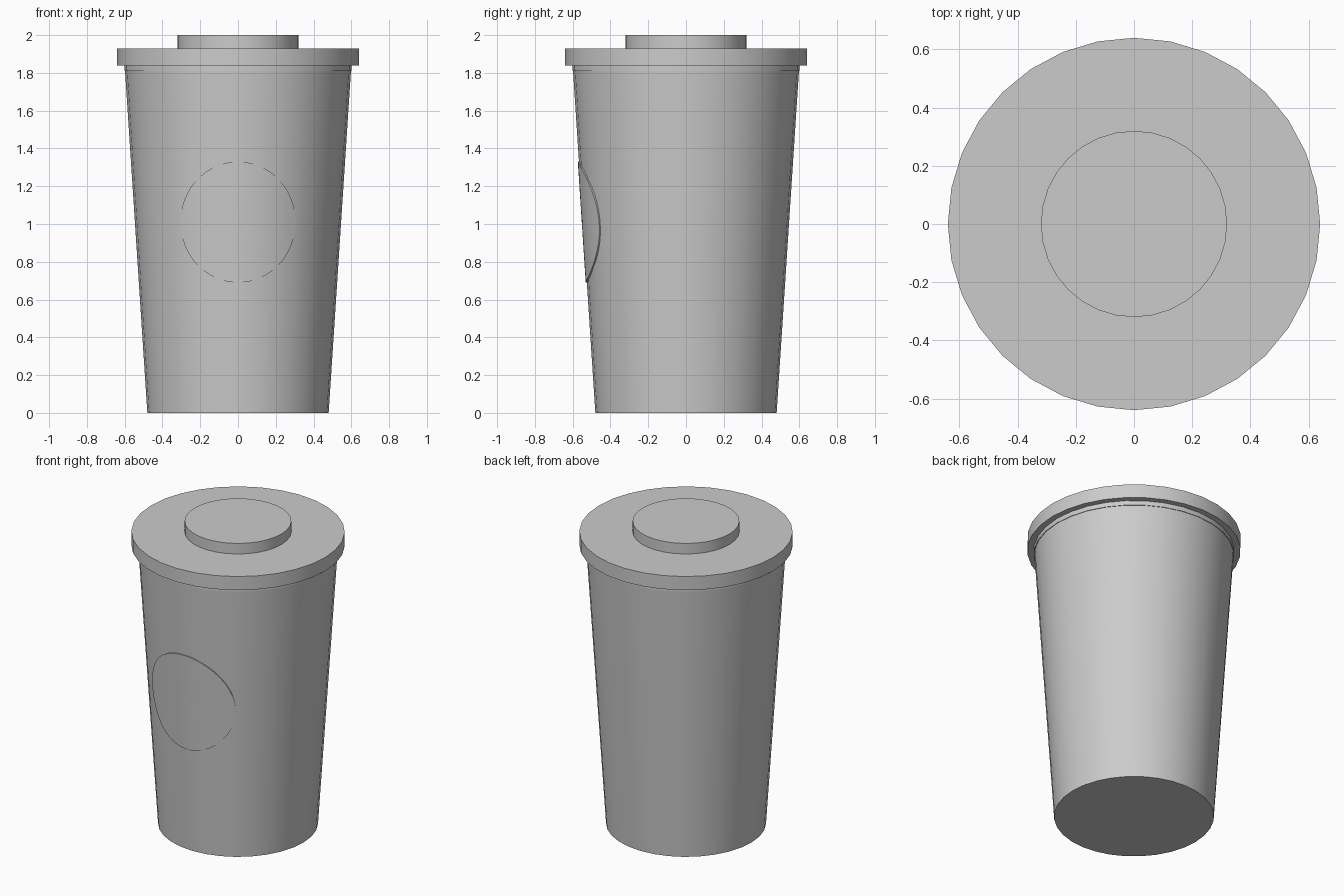
import bpy
import bmesh
import math

cube = bpy.data.objects.get("Cube")
if cube:
    bpy.data.objects.remove(cube, do_unlink=True)

SIDES = 32
BASE_R, RIM_R, RIM_Z = 0.48, 0.60, 1.84

grey = bpy.data.materials.new("light_grey")
grey.use_nodes = True
grey.diffuse_color = (0.6, 0.6, 0.6, 1)
grey.node_tree.nodes["Principled BSDF"].inputs["Base Color"].default_value = (0.6, 0.6, 0.6, 1)


def cup_radius(z):
    return BASE_R + (RIM_R - BASE_R) * z / RIM_Z


def finish(name, bm):
    """Turn a bmesh into a shaded, coloured object."""
    bmesh.ops.recalc_face_normals(bm, faces=bm.faces[:])
    mesh = bpy.data.meshes.new(name)
    bm.to_mesh(mesh)
    bm.free()
    mesh.materials.append(grey)
    obj = bpy.data.objects.new(name, mesh)
    bpy.context.collection.objects.link(obj)
    bpy.ops.object.select_all(action="DESELECT")
    obj.select_set(True)
    bpy.context.view_layer.objects.active = obj
    bpy.ops.object.shade_smooth_by_angle(angle=math.radians(35))
    return obj


def round_part(name, r_low, r_high, z_low, z_high):
    """Upright capped cylinder or cone between two heights."""
    bm = bmesh.new()
    bmesh.ops.create_cone(bm, cap_ends=True, segments=SIDES,
                          radius1=r_low, radius2=r_high, depth=z_high - z_low)
    bmesh.ops.translate(bm, verts=bm.verts, vec=(0, 0, (z_low + z_high) / 2))
    return finish(name, bm)


# Tapered body and the stacked lid
round_part("cup_body", BASE_R, RIM_R, 0, RIM_Z)
round_part("lid_collar", 0.602, 0.602, 1.81, RIM_Z)
round_part("lid_rim", 0.64, 0.64, RIM_Z, 1.93)
round_part("lid_raised_disc", 0.32, 0.32, 1.93, 2.0)


# Round badge wrapped onto the front of the body
def badge(rings=8, segments=64, half_w=0.305, half_h=0.32, mid_z=1.01, lift=0.006):
    bm = bmesh.new()

    def wrapped(x, z):
        r = cup_radius(z) + lift
        return bm.verts.new((x, -math.sqrt(r * r - x * x), z))

    centre = wrapped(0, mid_z)
    loops = []
    for i in range(1, rings + 1):
        t = i / rings
        loops.append([wrapped(half_w * t * math.cos(a), mid_z + half_h * t * math.sin(a))
                      for a in (math.tau * k / segments for k in range(segments))])
    for k in range(segments):
        n = (k + 1) % segments
        bm.faces.new((centre, loops[0][k], loops[0][n]))
        for inner, outer in zip(loops, loops[1:]):
            bm.faces.new((inner[k], outer[k], outer[n], inner[n]))

    # Close the edge back into the body
    border = [e for e in bm.edges if e.is_boundary]
    rim = bmesh.ops.extrude_edge_only(bm, edges=border)["geom"]
    for v in (g for g in rim if isinstance(g, bmesh.types.BMVert)):
        shrink = 1 - 0.02 / math.hypot(v.co.x, v.co.y)
        v.co.x *= shrink
        v.co.y *= shrink
    bmesh.ops.holes_fill(bm, edges=[e for e in bm.edges if e.is_boundary], sides=0)
    bmesh.ops.triangulate(bm, faces=[f for f in bm.faces if len(f.verts) > 4])
    return finish("front_badge", bm)


badge()
